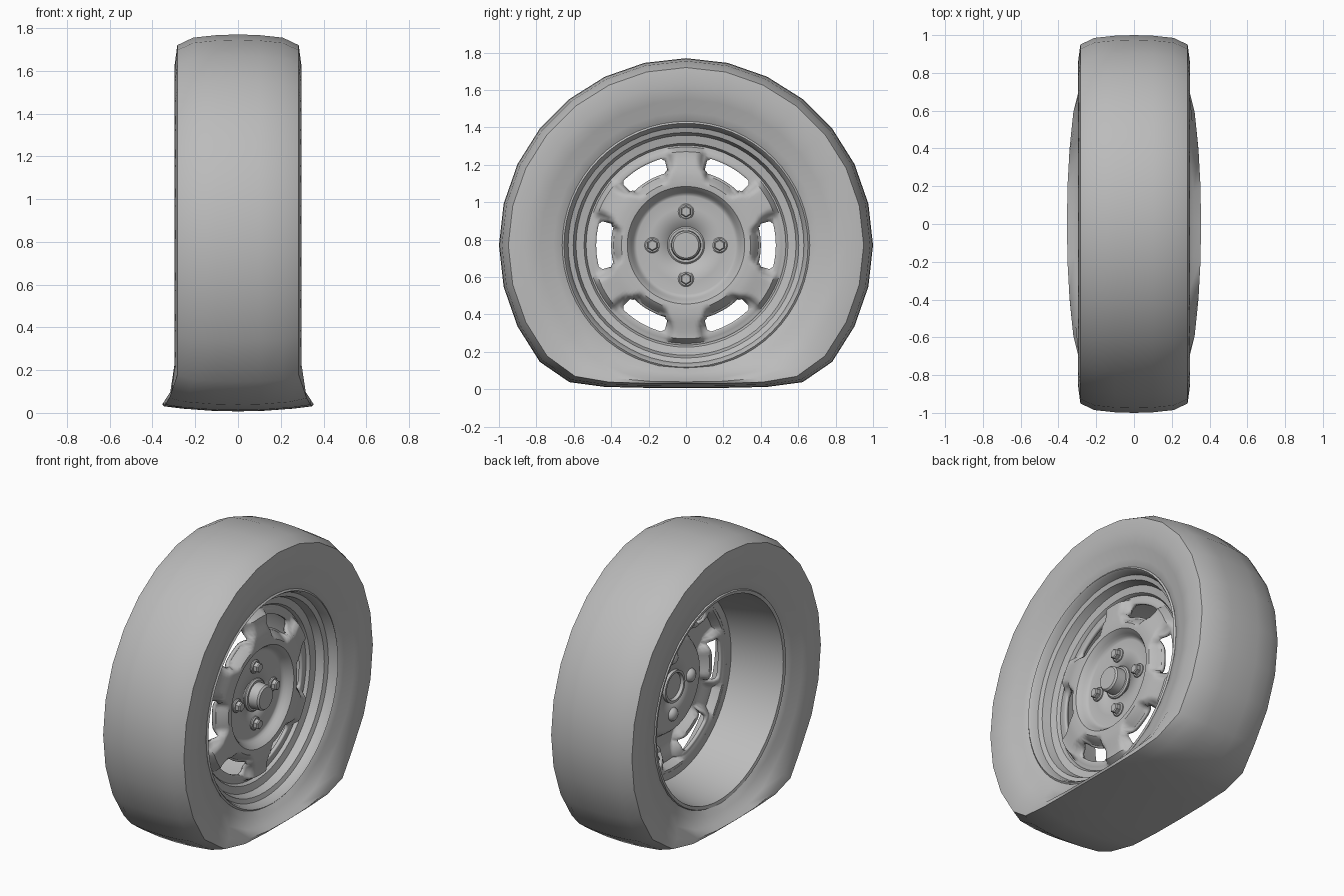
import bpy, bmesh, math
from math import sin, cos, radians, tanh

if "Cube" in bpy.data.objects:
    bpy.data.objects.remove(bpy.data.objects["Cube"], do_unlink=True)

AXLE_Z = 0.77

grey = bpy.data.materials.new("plain_grey")
grey.use_nodes = True
grey.diffuse_color = (0.5, 0.5, 0.5, 1)
grey.node_tree.nodes["Principled BSDF"].inputs["Base Color"].default_value = (0.5, 0.5, 0.5, 1)


def finish(name, bm, angle=35, recalc=True):
    """Turn a bmesh into a smooth-shaded grey object."""
    bmesh.ops.remove_doubles(bm, verts=bm.verts, dist=0.0001)
    if recalc:
        bmesh.ops.recalc_face_normals(bm, faces=bm.faces)
    mesh = bpy.data.meshes.new(name)
    bm.to_mesh(mesh)
    bm.free()
    mesh.materials.append(grey)
    obj = bpy.data.objects.new(name, mesh)
    bpy.context.collection.objects.link(obj)
    bpy.ops.object.select_all(action='DESELECT')
    obj.select_set(True)
    bpy.context.view_layer.objects.active = obj
    bpy.ops.object.shade_smooth_by_angle(angle=radians(angle))
    return obj


def revolve(name, profile, sides, closed=False, centre=(0, AXLE_Z), warp=None, angle=35):
    """Spin (radius, x) points about an axle parallel to x."""
    bm = bmesh.new()
    rings = []
    for i in range(sides):
        a = 2 * math.pi * i / sides + math.pi / 2
        ring = []
        for r, x in profile:
            p = (x, centre[0] + r * cos(a), centre[1] + r * sin(a))
            ring.append(bm.verts.new(warp(*p) if warp else p))
        rings.append(ring)
    n = len(profile)
    for i in range(sides):
        a, b = rings[i], rings[(i + 1) % sides]
        for j in range(n if closed else n - 1):
            k = (j + 1) % n
            pa, pb = profile[j][0], profile[k][0]
            if pa == 0:
                bm.faces.new((a[j], a[k], b[k]))
            elif pb == 0:
                bm.faces.new((a[j], a[k], b[j]))
            else:
                bm.faces.new((a[j], a[k], b[k], b[j]))
    return finish(name, bm, angle)


# Tyre, sagging and bulging where it meets the ground
def sag(x, y, z):
    drop = 0.13 - z
    if drop <= 0:
        return x, y, z
    k = tanh(drop / 0.15)
    return x * (1 + 0.22 * k), y, 0.13 - 0.125 * k + 0.025 * k * (abs(x) / 0.3) ** 2


half = [(0.65, 0.225), (0.665, 0.24), (0.71, 0.25), (0.78, 0.275),
        (0.86, 0.296), (0.95, 0.284), (0.985, 0.21), (0.997, 0.1)]
tyre_profile = half + [(1.0, 0)] + [(r, -x) for r, x in reversed(half)]
revolve("tyre", tyre_profile, 28, closed=True, warp=sag)

# Rim: open barrel at the back, stepped lip at the front
rim_profile = [(0.655, -0.245), (0.635, -0.24), (0.622, -0.15), (0.585, 0.03),
               (0.575, 0.085), (0.53, 0.085), (0.535, 0.11), (0.545, 0.125),
               (0.588, 0.135), (0.603, 0.185), (0.63, 0.195), (0.642, 0.235),
               (0.652, 0.248), (0.662, 0.24), (0.655, 0.1), (0.66, -0.235)]
revolve("rim", rim_profile, 64, closed=True)


# Wheel disc: sunken hub plate, raised ring, six spokes and six slotted pockets
def step(a, b, v):
    t = min(1, max(0, (v - a) / (b - a)))
    return t * t * (3 - 2 * t)


def disc_height(r, off):
    """off is the angle in degrees from the nearest slot centre."""
    ring = 0.115 + 0.06 * step(0.265, 0.32, r)
    crown = ring - 0.02 * step(0.36, 0.5, r)
    spoke_half = 9 + 7 * step(0.46, 0.36, r) if r < 0.46 else 9
    pocket = 1 - step(30 - spoke_half - 4, 30 - spoke_half + 2, off)
    pocket *= step(0.345, 0.395, r)
    x = crown + (0.112 - crown) * pocket
    return x + (0.105 - x) * step(0.5, 0.525, r)


radii = [0.08, 0.2, 0.262, 0.272, 0.282, 0.292, 0.302, 0.314, 0.33, 0.345, 0.36, 0.375,
         0.388, 0.4, 0.415, 0.44, 0.465, 0.48, 0.49, 0.5, 0.51, 0.525, 0.545]
SLOT_IN, SLOT_OUT, SLOT_HALF, STEP = 0.4, 0.48, 16, 2


def slot_offset(deg):
    return (deg + 30) % 60 - 30


bm = bmesh.new()
grid = {}
for deg in range(0, 360, STEP):
    off = slot_offset(deg)
    for j, r in enumerate(radii):
        rr, turn = r, 0
        # Rounded slot corners
        if abs(off) == SLOT_HALF and r in (SLOT_IN, SLOT_OUT):
            rr += 0.007 if r == SLOT_IN else -0.007
            turn = -math.copysign(1.2 if r == SLOT_OUT else 2, off)
        a = radians(deg + turn)
        grid[deg, j] = bm.verts.new((disc_height(rr, abs(off)),
                                     rr * cos(a), AXLE_Z + rr * sin(a)))
for deg in range(0, 360, STEP):
    nxt = (deg + STEP) % 360
    for j in range(len(radii) - 1):
        in_slot = SLOT_IN <= radii[j] and radii[j + 1] <= SLOT_OUT
        if in_slot and abs(slot_offset(deg + STEP / 2)) < SLOT_HALF:
            continue
        bm.faces.new((grid[deg, j], grid[deg, j + 1], grid[nxt, j + 1], grid[nxt, j]))
disc = finish("wheel_disc", bm, 40, recalc=False)
shell = disc.modifiers.new("thickness", 'SOLIDIFY')
shell.thickness = 0.02
shell.offset = -1

# Hub cap with a shallow cup behind
revolve("hub_cap", [(0, 0.095), (0.08, 0.095), (0.085, 0.075), (0.1, 0.075), (0.1, 0.122),
                    (0.092, 0.13), (0.08, 0.13), (0.077, 0.188), (0.068, 0.198), (0, 0.198)], 40)

# Four wheel bolts: washer and rounded back, with a hex nut in front
for i in range(4):
    a = i * math.pi / 2
    place = (0.18 * cos(a), AXLE_Z + 0.18 * sin(a))
    revolve(f"bolt_{i + 1}", [(0, 0.065), (0.02, 0.068), (0.035, 0.078), (0.042, 0.092),
                              (0.042, 0.122), (0.036, 0.128), (0, 0.128)], 20, centre=place)
    revolve(f"nut_{i + 1}", [(0, 0.12), (0.031, 0.12), (0.031, 0.15), (0.025, 0.156), (0, 0.156)],
            6, centre=place, angle=20)
